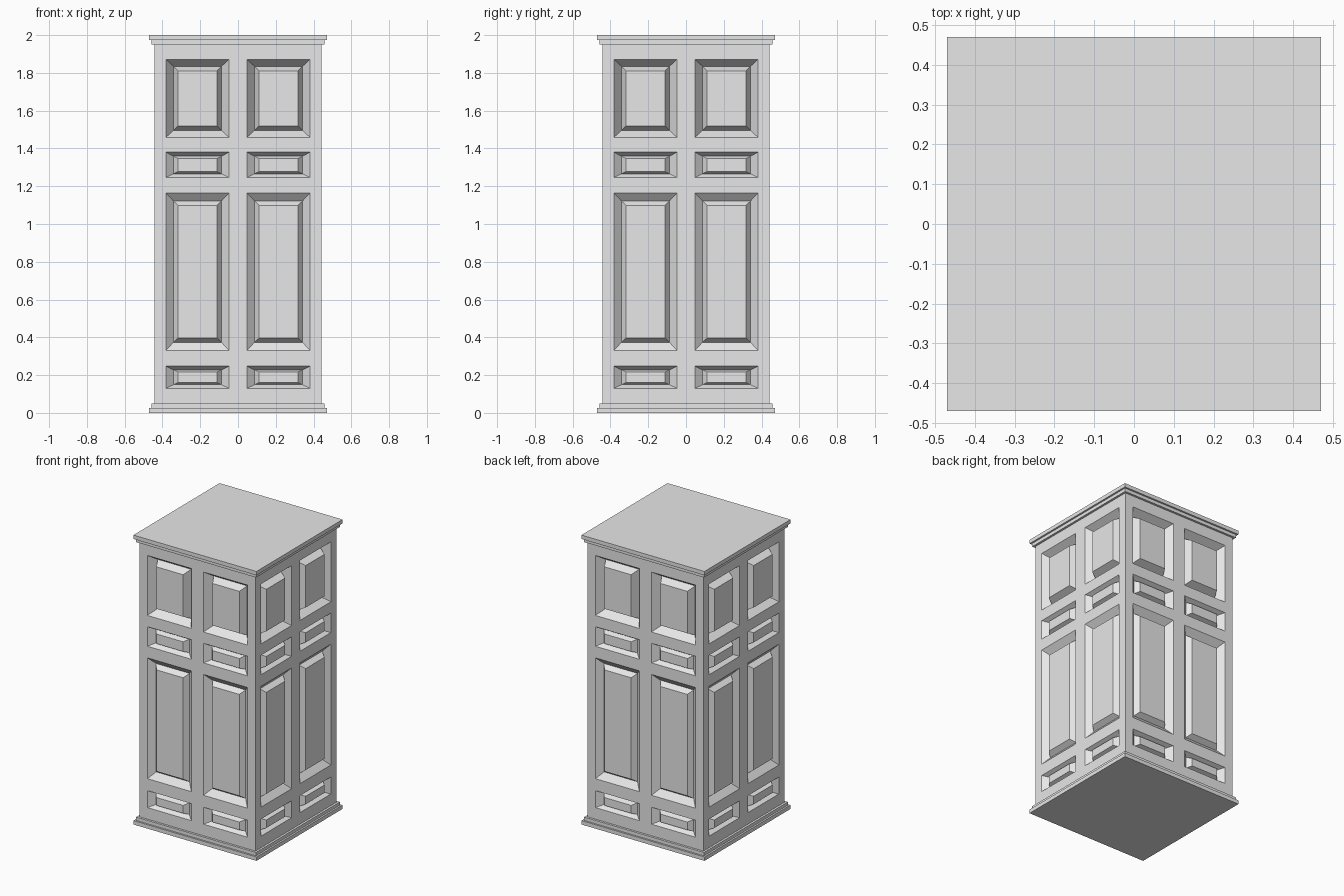
import bpy
import bmesh
from math import pi
from mathutils import Matrix

cube = bpy.data.objects.get("Cube")
if cube:
    bpy.data.objects.remove(cube, do_unlink=True)

grey = bpy.data.materials.new("plain_grey")
grey.use_nodes = True
colour = (0.8, 0.8, 0.8, 1)
grey.diffuse_color = colour
grey.node_tree.nodes["Principled BSDF"].inputs["Base Color"].default_value = colour

HALF = 0.443          # half width of the shaft
INSET_X = (0.04, 0.065)   # sideways inset of the groove and of the raised field
FIELD_DEPTH = 0.004

# Panel rows: bottom, top, groove inset, field inset, groove depth
ROWS = [
    (0.13, 0.247, 0.019, 0.031, 0.035),
    (0.33, 1.165, 0.043, 0.067, 0.038),
    (1.245, 1.38, 0.021, 0.034, 0.035),
    (1.458, 1.872, 0.037, 0.062, 0.055),
]


def add_object(name, bm):
    mesh = bpy.data.meshes.new(name)
    bm.to_mesh(mesh)
    bm.free()
    mesh.materials.append(grey)
    obj = bpy.data.objects.new(name, mesh)
    bpy.context.collection.objects.link(obj)
    return obj


def ring(bm, x0, x1, z0, z1, depth):
    y = -HALF + depth
    return [bm.verts.new((x, y, z)) for x, z in ((x0, z0), (x1, z0), (x1, z1), (x0, z1))]


def raised_panel(bm, x0, x1, row):
    """Groove sloping in all round, then a field sloping back out."""
    z0, z1, groove_z, field_z, depth = row
    rings = [ring(bm, x0, x1, z0, z1, 0)]
    for ix, iz, d in ((INSET_X[0], groove_z, depth), (INSET_X[1], field_z, FIELD_DEPTH)):
        rings.append(ring(bm, x0 + ix, x1 - ix, z0 + iz, z1 - iz, d))
    for outer, inner in zip(rings, rings[1:]):
        for i in range(4):
            j = (i + 1) % 4
            bm.faces.new((outer[i], outer[j], inner[j], inner[i]))
    bm.faces.new(rings[-1])


# Shaft: one panelled side, turned about the centre four times
shaft = bmesh.new()
xs = [-HALF, -0.382, -0.047, 0.047, 0.382, HALF]
zs = [0.04] + [z for row in ROWS for z in row[:2]] + [1.96]
for i in range(len(xs) - 1):
    for j in range(len(zs) - 1):
        if i % 2 and j % 2:
            raised_panel(shaft, xs[i], xs[i + 1], ROWS[j // 2])
        else:
            shaft.faces.new(ring(shaft, xs[i], xs[i + 1], zs[j], zs[j + 1], 0))
side = list(shaft.verts) + list(shaft.edges) + list(shaft.faces)
for turn in range(1, 4):
    copy = bmesh.ops.duplicate(shaft, geom=side)["geom"]
    verts = [v for v in copy if isinstance(v, bmesh.types.BMVert)]
    bmesh.ops.rotate(shaft, verts=verts, matrix=Matrix.Rotation(turn * pi / 2, 3, "Z"))
bmesh.ops.remove_doubles(shaft, verts=shaft.verts, dist=0.0005)
add_object("panelled_shaft", shaft)


# Stepped mouldings at foot and head
def slab(name, half, z0, z1):
    bm = bmesh.new()
    bmesh.ops.create_cube(bm, size=1)
    bmesh.ops.scale(bm, vec=(2 * half, 2 * half, z1 - z0), verts=bm.verts)
    bmesh.ops.translate(bm, vec=(0, 0, (z0 + z1) / 2), verts=bm.verts)
    add_object(name, bm)


slab("base_plinth", 0.47, 0, 0.027)
slab("base_step", 0.458, 0.015, 0.05)
slab("cornice_step", 0.458, 1.95, 1.985)
slab("cornice_cap", 0.47, 1.973, 2)
